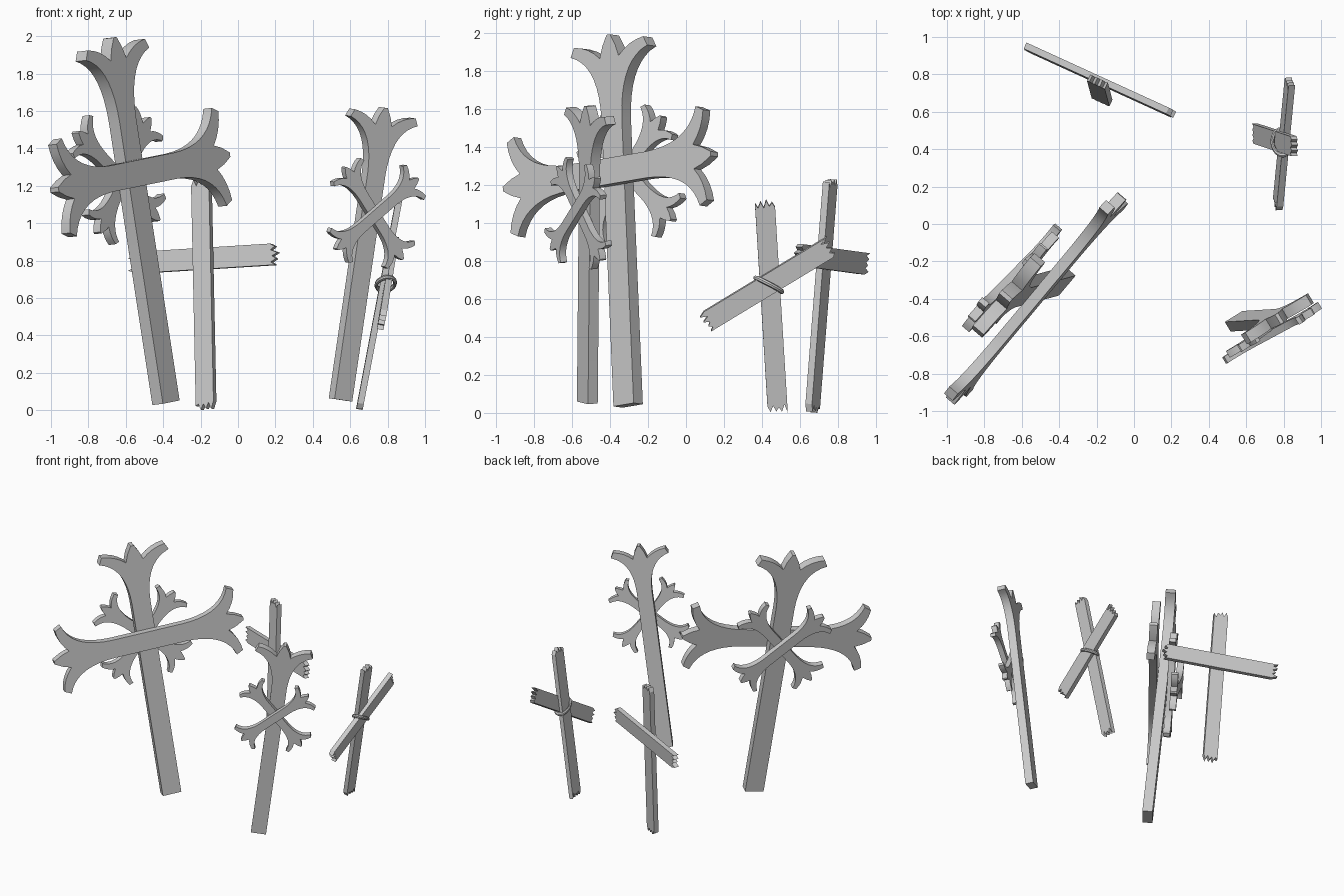
import bpy, bmesh, math, random
from mathutils import Vector, Matrix

if "Cube" in bpy.data.objects:
    bpy.data.objects.remove(bpy.data.objects["Cube"])

random.seed(4)


def frame(origin, across, up):
    """Matrix with local Z along 'up', local X close to 'across', Y to the back."""
    z = Vector(up).normalized()
    y = z.cross(Vector(across)).normalized()
    x = y.cross(z)
    m = Matrix((x, y, z)).transposed().to_4x4()
    m.translation = Vector(origin)
    return m


def slab(name, outline, thick, mat, smooth=False):
    """Extrude an XZ outline to a board centred on local Y = 0."""
    bm = bmesh.new()
    face = bm.faces.new([bm.verts.new((x, -thick / 2, z)) for x, z in outline])
    ext = bmesh.ops.extrude_face_region(bm, geom=[face])
    verts = [v for v in ext["geom"] if isinstance(v, bmesh.types.BMVert)]
    bmesh.ops.translate(bm, verts=verts, vec=(0, thick, 0))
    bmesh.ops.recalc_face_normals(bm, faces=bm.faces)
    bm.transform(mat)
    me = bpy.data.meshes.new(name)
    bm.to_mesh(me)
    bm.free()
    ob = bpy.data.objects.new(name, me)
    bpy.context.collection.objects.link(ob)
    if smooth:
        bpy.ops.object.select_all(action='DESELECT')
        ob.select_set(True)
        bpy.context.view_layer.objects.active = ob
        bpy.ops.object.shade_smooth_by_angle(angle=math.radians(25))
    return ob


def bezier(a, c, b, n):
    return [tuple((1 - t) ** 2 * a[i] + 2 * t * (1 - t) * c[i] + t * t * b[i] for i in (0, 1))
            for t in (k / n for k in range(n + 1))]


# Right half of the three-pointed flared end, measured down from its tip
FLARE = (bezier((.07, -.45), (.075, -.15), (.265, -.09), 9)
         + bezier((.24, -.04), (.14, -.05), (.065, -.12), 4)
         + [(.045, -.06), (.012, 0)])


def flared_end(tip):
    right = [(x, tip + z) for x, z in FLARE]
    return right + [(-x, z) for x, z in reversed(right)]


POST = [(-.07, 0), (.07, 0)] + flared_end(1.975)
BAR = flared_end(.72) + [(-x, -z) for x, z in flared_end(.72)]


def place(y, z, angle=0, s=1):
    return (Matrix.Translation((0, y, z)) @ Matrix.Rotation(math.radians(angle), 4, 'Y')
            @ Matrix.Diagonal((s, 1, s, 1)))


def ornate_cross(name, mat, side, z, crossbar):
    slab(name + "_post", POST, .075, mat, True)
    if crossbar:
        slab(name + "_crossbar", BAR, .06, mat @ place(-.066, 1.24, 90), True)
    # two short diagonals stacked on one side of the post
    slab(name + "_inner_diagonal", BAR, .05, mat @ place(side * .06, z, 45 * side, .54), True)
    slab(name + "_outer_diagonal", BAR, .05, mat @ place(side * .105, z, -45 * side, .54), True)


ornate_cross("large_cross", frame((-.385, -.305, .04), (.637, .761, .131), (-.152, -.041, .988)),
             1, 1.235, True)
ornate_cross("small_cross", frame((.548, -.52, .055), (.843, .522, -.128), (.145, .009, .989))
             @ Matrix.Scale(.8, 4), -1, 1.265, False)


# Broken planks with splintered ends
def plank(name, a, b, normal, width, thick):
    a, b, n = Vector(a), Vector(b), Vector(normal)
    h = (b - a).length / 2

    def jagged(end):
        pts = []
        for i in range(8):
            x = width * (i / 7 - .5)
            depth = random.uniform(.03, .05) if i % 2 == 0 else random.uniform(0, .025)
            pts.append((-x * end, end * (h - depth)))
        return pts

    slab(name, jagged(1) + jagged(-1), thick, frame((a + b) / 2, (b - a).cross(n), b - a))


# Upright plank cross at the back
n1 = Vector((.42, .907, -.065))
plank("back_plank_post", (-.17, .665, 0), (-.196, .762, 1.235), n1, .105, .038)
plank("back_plank_crossbar", (-.583, .95, .785), (.222, .582, .835), n1, .115, .036)

# Leaning plank cross at the right, with skewed crossbar
n2 = Vector((.98, .02, -.187))
plank("side_plank_post", (.648, .484, 0), (.862, .414, 1.13), n2, .105, .034)
plank("side_plank_crossbar", (.768, .09, .47), (.835, .775, .885), n2, .11, .036)

# Rope binding around the crossing
n2.normalize()
long_axis = (Vector((0, .87, -.48)) - n2 * n2.dot(Vector((0, .87, -.48)))).normalized()
axis = (long_axis.cross(n2) + n2 * .25).normalized()
bpy.ops.mesh.primitive_torus_add(major_radius=1, minor_radius=.2, major_segments=24, minor_segments=8)
rope = bpy.context.object
rope.name = "rope_binding"
side = axis.cross(long_axis).normalized()
rot = Matrix((long_axis, side, axis)).transposed().to_4x4()
rope.matrix_world = (Matrix.Translation((.79, .437, .675)) @ rot
                     @ Matrix.Diagonal((.076, .05, .065, 1)))
bpy.ops.object.shade_smooth_by_angle(angle=math.radians(40))
